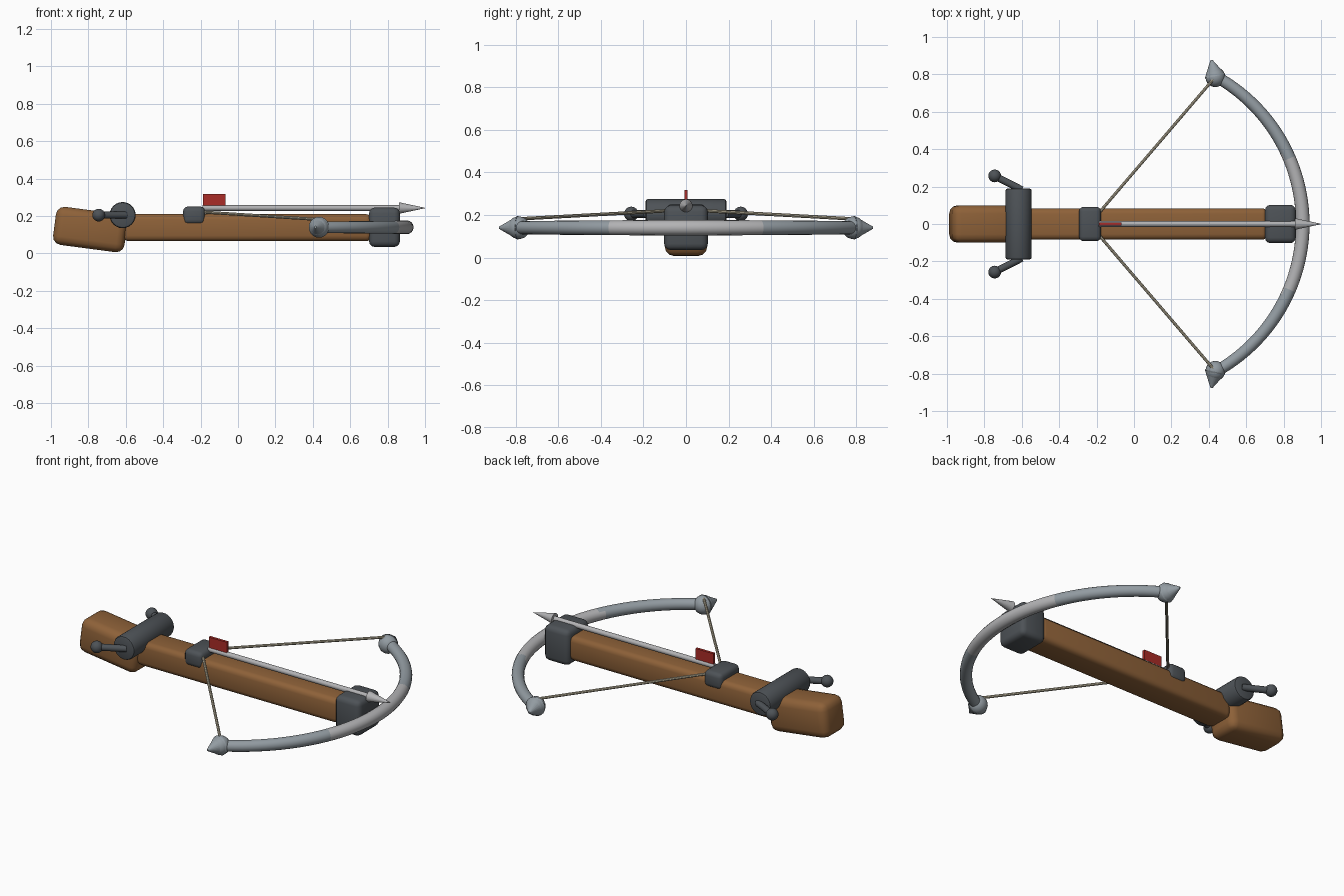
import bpy, bmesh, math
from mathutils import Vector, Matrix

cube = bpy.data.objects.get("Cube")
if cube:
    bpy.data.objects.remove(cube, do_unlink=True)


def material(name, rgb):
    m = bpy.data.materials.new(name)
    m.use_nodes = True
    m.diffuse_color = (*rgb, 1)
    m.node_tree.nodes["Principled BSDF"].inputs["Base Color"].default_value = (*rgb, 1)
    return m


WOOD = material("brown wood", (0.27, 0.12, 0.04))
IRON = material("dark iron", (0.075, 0.085, 0.095))
STEEL = material("blue grey steel", (0.29, 0.33, 0.36))
BRIGHT = material("bright steel", (0.45, 0.45, 0.46))
RED = material("red feather", (0.4, 0.025, 0.02))
CORD = material("pale cord", (0.5, 0.45, 0.33))


def finish(name, bm, mats, angle=40):
    bmesh.ops.recalc_face_normals(bm, faces=bm.faces[:])
    mesh = bpy.data.meshes.new(name)
    bm.to_mesh(mesh)
    bm.free()
    ob = bpy.data.objects.new(name, mesh)
    bpy.context.collection.objects.link(ob)
    for m in mats:
        mesh.materials.append(m)
    bpy.ops.object.select_all(action='DESELECT')
    ob.select_set(True)
    bpy.context.view_layer.objects.active = ob
    bpy.ops.object.shade_smooth_by_angle(angle=math.radians(angle))
    return ob


def box(name, centre, size, bevel, mat, tilt=0):
    bm = bmesh.new()
    bmesh.ops.create_cube(bm, size=1)
    bmesh.ops.scale(bm, vec=size, verts=bm.verts)
    if bevel:
        bmesh.ops.bevel(bm, geom=bm.edges[:], offset=bevel, segments=3,
                        profile=0.5, affect='EDGES')
    turn = Matrix.Translation(centre) @ Matrix.Rotation(math.radians(tilt), 4, 'Y')
    bm.transform(turn)
    return finish(name, bm, [mat])


def rod(name, a, b, r1, r2, mat, sides=16, bevel=0):
    a, b = Vector(a), Vector(b)
    bm = bmesh.new()
    bmesh.ops.create_cone(bm, cap_ends=True, segments=sides, radius1=r1,
                          radius2=r2, depth=(b - a).length)
    if bevel:
        rims = [e for e in bm.edges if abs(e.verts[0].co.z - e.verts[1].co.z) < 1e-5]
        bmesh.ops.bevel(bm, geom=rims, offset=bevel, segments=2,
                        profile=0.5, affect='EDGES')
    turn = (b - a).to_track_quat('Z', 'Y').to_matrix().to_4x4()
    bm.transform(Matrix.Translation((a + b) / 2) @ turn)
    return finish(name, bm, [mat])


def ball(name, centre, radius, mat):
    bm = bmesh.new()
    bmesh.ops.create_uvsphere(bm, u_segments=20, v_segments=12, radius=radius)
    bm.transform(Matrix.Translation(centre))
    return finish(name, bm, [mat])


# Wooden body
box("stock", (0.05, 0, 0.138), (1.33, 0.168, 0.145), 0.03, WOOD)
box("butt", (-0.79, 0, 0.128), (0.385, 0.2, 0.205), 0.045, WOOD, tilt=7.5)

# Iron fittings
box("front_block", (0.783, 0, 0.14), (0.165, 0.205, 0.21), 0.03, IRON)
box("string_catch", (-0.235, 0, 0.203), (0.118, 0.184, 0.095), 0.025, IRON)
rod("winch_drum", (-0.617, -0.19, 0.205), (-0.617, 0.19, 0.205),
    0.07, 0.07, IRON, 24, 0.012)

# Curved bow limbs: swept arc with a brighter middle
STEPS, SIDES, R = 48, 16, 0.902
SPAN = math.radians(61)
bm = bmesh.new()
rings = []
for i in range(STEPS + 1):
    t = 2 * i / STEPS - 1
    a = SPAN * t
    tube = 0.037 - 0.006 * abs(t)
    ring = []
    for j in range(SIDES):
        p = 2 * math.pi * j / SIDES
        d = R + tube * math.cos(p)
        ring.append(bm.verts.new((d * math.cos(a), d * math.sin(a),
                                  0.14 + tube * math.sin(p))))
    rings.append(ring)
for r, s in zip(rings, rings[1:]):
    for j in range(SIDES):
        k = (j + 1) % SIDES
        f = bm.faces.new((r[j], r[k], s[k], s[j]))
        f.material_index = int(abs(f.calc_center_median().y) < 0.36)
for ring in (rings[0], rings[-1]):
    bm.faces.new(ring)
finish("bow", bm, [STEEL, BRIGHT])

# Paired parts
for side, s in (("left", 1), ("right", -1)):
    ball(side + "_bow_knob", (0.435, s * 0.785, 0.14), 0.053, STEEL)
    rod(side + "_bow_point", (0.433, s * 0.79, 0.14), (0.414, s * 0.876, 0.14),
        0.056, 0.006, STEEL, 20)
    rod(side + "_bowstring", (0.425, s * 0.775, 0.182), (-0.2, s * 0.045, 0.222),
        0.008, 0.008, CORD, 8)
    rod(side + "_crank_arm", (-0.6, s * 0.183, 0.205), (-0.745, s * 0.257, 0.205),
        0.019, 0.019, IRON)
    ball(side + "_crank_knob", (-0.745, s * 0.257, 0.205), 0.034, IRON)

# Loaded bolt
rod("bolt_shaft", (-0.19, 0, 0.243), (0.88, 0, 0.243), 0.015, 0.015, BRIGHT, 12)
rod("bolt_head", (0.86, 0, 0.243), (1.0, 0, 0.243), 0.031, 0.001, BRIGHT, 16)
box("bolt_feather", (-0.127, 0, 0.285), (0.118, 0.016, 0.066), 0, RED)
